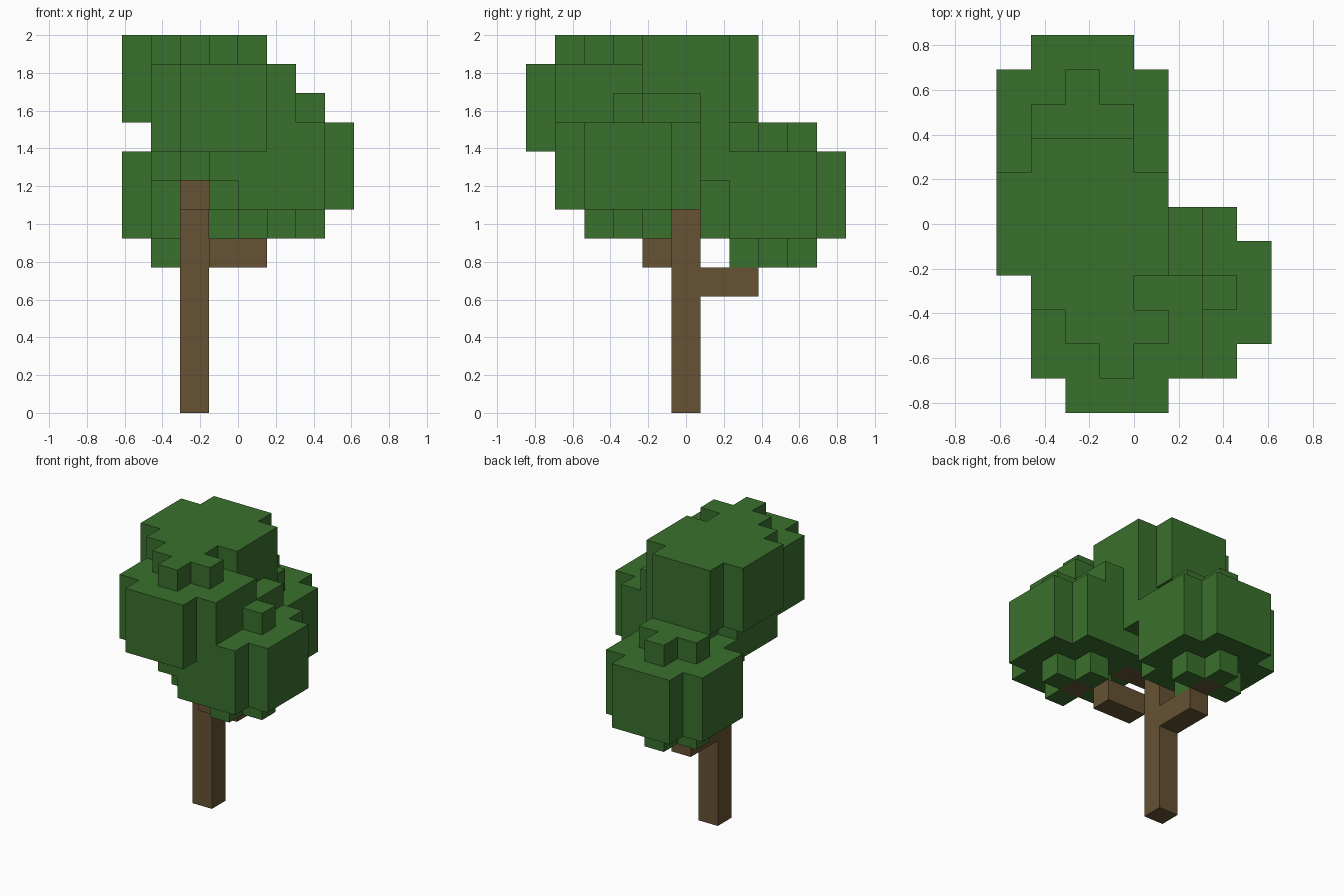
import bpy
import bmesh
from math import radians
from mathutils import Vector

cube = bpy.data.objects.get("Cube")
if cube:
    bpy.data.objects.remove(cube, do_unlink=True)

UNIT = 2 / 13                      # edge of one block
ORIGIN = Vector((-4, -5.5, 0))     # grid corner, in blocks
AXES = [Vector(a) for a in ((1, 0, 0), (0, 1, 0), (0, 0, 1))]


def material(name, color):
    mat = bpy.data.materials.new(name)
    mat.use_nodes = True
    mat.diffuse_color = color
    mat.node_tree.nodes["Principled BSDF"].inputs["Base Color"].default_value = color
    return mat


def box(x0, x1, y0, y1, z0, z1):
    """Set of block cells in an inclusive range."""
    return {(x, y, z) for x in range(x0, x1 + 1)
            for y in range(y0, y1 + 1) for z in range(z0, z1 + 1)}


def leaf_ball(x, y, z):
    """Three wide layers without corners, capped by a plus above and below."""
    wide = {c for c in box(x - 2, x + 2, y - 2, y + 2, z - 1, z + 1)
            if abs(c[0] - x) + abs(c[1] - y) < 4}
    caps = {c for c in box(x - 1, x + 1, y - 1, y + 1, z - 2, z + 2)
            if abs(c[0] - x) + abs(c[1] - y) < 2}
    return {c for c in wide | caps if c[2] < 13}


def build(name, cells, solid, mat):
    """Mesh the faces of the cells that are not covered by another block."""
    bm = bmesh.new()
    for cell in cells:
        center = Vector(cell) + Vector((0.5, 0.5, 0.5)) + ORIGIN
        for i in range(3):
            for sign in (1, -1):
                n = AXES[i] * sign
                if tuple(int(a + b) for a, b in zip(cell, n)) in solid:
                    continue
                u = AXES[(i + 1) % 3] / 2
                v = AXES[(i + 2) % 3] / 2 * sign
                mid = center + n / 2
                bm.faces.new([bm.verts.new((mid + d) * UNIT)
                              for d in (-u - v, u - v, u + v, v - u)])
    bmesh.ops.remove_doubles(bm, verts=bm.verts[:], dist=0.001)
    bmesh.ops.dissolve_limit(bm, angle_limit=radians(1),
                             verts=bm.verts[:], edges=bm.edges[:])
    mesh = bpy.data.meshes.new(name)
    bm.to_mesh(mesh)
    bm.free()
    mesh.materials.append(mat)
    bpy.context.collection.objects.link(bpy.data.objects.new(name, mesh))


bark = material("brown_bark", (0.133, 0.084, 0.034, 1))
leaf = material("green_leaves", (0.042, 0.162, 0.026, 1))

# Trunk and branches, each branch ending inside a leaf ball
wood = {
    "trunk": box(2, 2, 5, 5, 0, 9),
    "back_branch": box(2, 2, 6, 7, 4, 4) | box(2, 2, 8, 8, 5, 7),
    "left_branch": box(3, 4, 4, 4, 5, 5) | box(5, 5, 3, 3, 6, 8),
    "middle_branch": box(2, 3, 4, 4, 7, 7),
    "front_branch": box(3, 3, 2, 2, 8, 9),
}

# Overlapping leaf balls
leaves = {
    "back_leaves": leaf_ball(2, 8, 7),
    "left_leaves": leaf_ball(5, 3, 8),
    "middle_leaves": leaf_ball(3, 4, 9),
    "front_leaves": leaf_ball(3, 2, 10),
    "top_leaves": leaf_ball(2, 5, 11),
}

solid = set().union(*wood.values(), *leaves.values())
used = set()
for parts, mat in ((wood, bark), (leaves, leaf)):
    for name, cells in parts.items():
        build(name, cells - used, solid, mat)
        used |= cells
